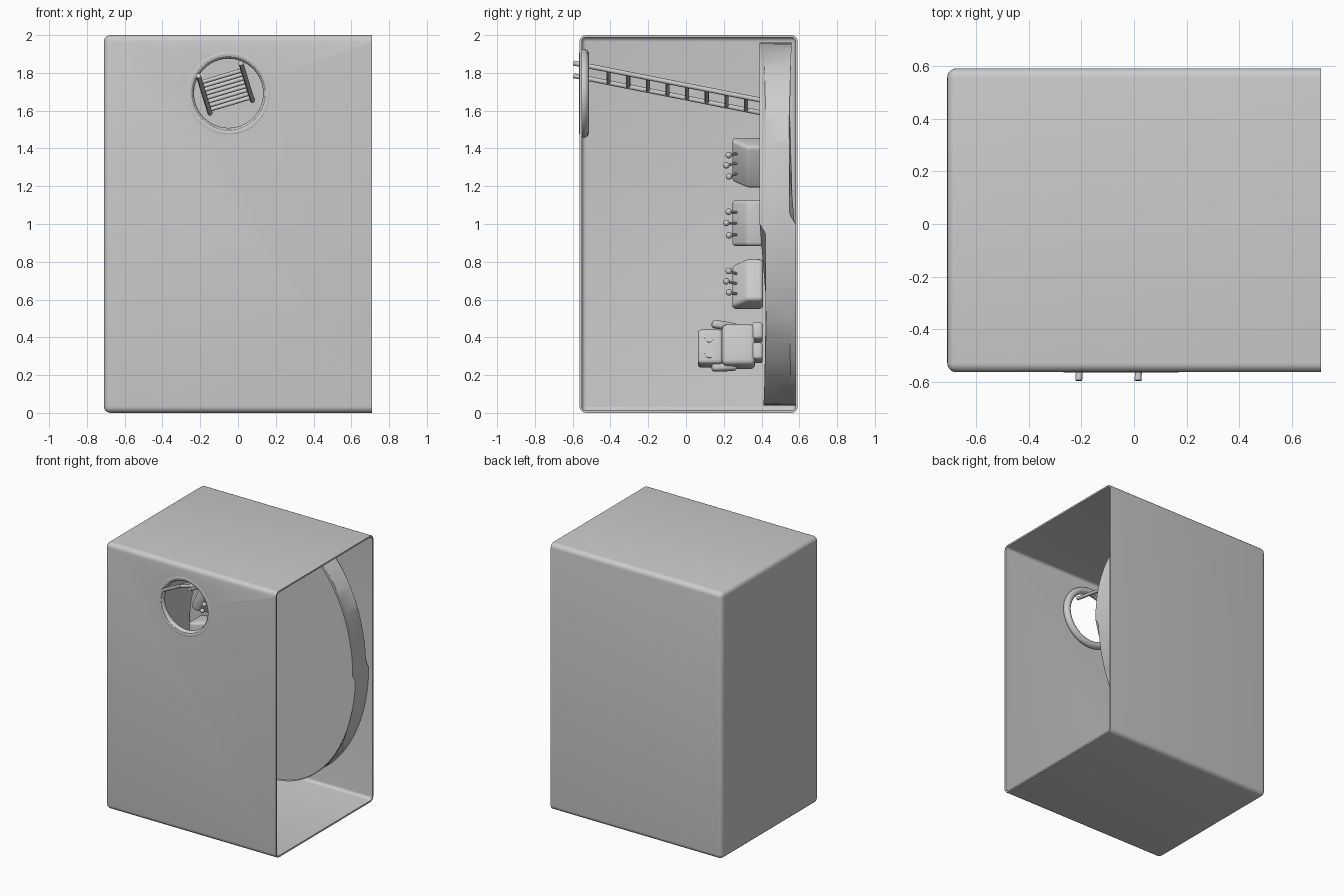
import bpy, bmesh, math
from mathutils import Matrix, Vector

if "Cube" in bpy.data.objects:
    bpy.data.objects.remove(bpy.data.objects["Cube"])


def finish(name, bm, mat=None, bevel=0.0, segs=3, angle=35):
    bmesh.ops.recalc_face_normals(bm, faces=bm.faces)
    if bevel:
        bmesh.ops.bevel(bm, geom=bm.edges[:], offset=bevel, segments=segs,
                        profile=0.5, affect='EDGES')
    if mat:
        bm.transform(mat)
    me = bpy.data.meshes.new(name)
    bm.to_mesh(me)
    bm.free()
    ob = bpy.data.objects.new(name, me)
    bpy.context.collection.objects.link(ob)
    smooth(ob, angle)
    return ob


def smooth(ob, angle=35):
    bpy.ops.object.select_all(action='DESELECT')
    ob.select_set(True)
    bpy.context.view_layer.objects.active = ob
    bpy.ops.object.shade_smooth_by_angle(angle=math.radians(angle))


def box(name, center, size, mat=None, bevel=0.01, angle=60):
    bm = bmesh.new()
    bmesh.ops.create_cube(bm, size=1)
    bm.transform(Matrix.Translation(center) @ Matrix.Diagonal((*size, 1)))
    return finish(name, bm, mat, bevel, 3, angle)


def rod(name, a, b, r, mat=None, sides=12, ball=0.0):
    a, b = Vector(a), Vector(b)
    bm = bmesh.new()
    rot = (b - a).to_track_quat('Z', 'Y').to_matrix().to_4x4()
    bmesh.ops.create_cone(bm, cap_ends=True, segments=sides, radius1=r, radius2=r,
                          depth=(b - a).length, matrix=Matrix.Translation((a + b) / 2) @ rot)
    if ball:
        bmesh.ops.create_uvsphere(bm, u_segments=16, v_segments=10, radius=ball,
                                  matrix=Matrix.Translation(b))
    return finish(name, bm, mat)


def stand(x, y, z, deg):
    # local x = facing direction, local z = away from the floor (world -y)
    t = math.radians(deg)
    c, s = math.cos(t), math.sin(t)
    return Matrix(((c, -s, 0, x), (0, 0, -1, y), (s, c, 0, z), (0, 0, 0, 1)))


# room shell, open on the right side
bm = bmesh.new()
bmesh.ops.create_cube(bm, size=1)
bm.transform(Matrix.Translation((0, 0.014, 1.0)) @ Matrix.Diagonal((1.42, 1.155, 2.0, 1)))
right = [f for f in bm.faces if f.normal.x > 0.9]
bmesh.ops.delete(bm, geom=right, context='FACES_ONLY')
edges = [e for e in bm.edges if not e.is_boundary]
bmesh.ops.bevel(bm, geom=edges, offset=0.035, segments=5, profile=0.5, affect='EDGES')
shell = finish("room_shell", bm)
sol = shell.modifiers.new("wall", 'SOLIDIFY')
sol.thickness = 0.012
sol.offset = -1

# round hatch opening in the front wall
HX, HZ = -0.05, 1.692
cutter = rod("hatch_cutter", (HX, -0.7, HZ), (HX, -0.45, HZ), 0.195, sides=64)
cutter.hide_render = True
cut = shell.modifiers.new("hatch", 'BOOLEAN')
cut.operation = 'DIFFERENCE'
cut.object = cutter
bpy.context.view_layer.objects.active = shell
for m in ("wall", "hatch"):
    bpy.ops.object.modifier_apply(modifier=m)
bpy.data.objects.remove(cutter)
smooth(shell)

# hatch rim
bpy.ops.mesh.primitive_torus_add(location=(HX, -0.54, HZ), rotation=(math.pi / 2, 0, 0),
                                 major_radius=0.209, minor_radius=0.026,
                                 major_segments=64, minor_segments=14)
bpy.context.object.name = "hatch_rim"
smooth(bpy.context.object, 60)

# oval floor platform
bm = bmesh.new()
bmesh.ops.create_cone(bm, cap_ends=True, segments=96, radius1=1, radius2=1, depth=1)
bm.transform(Matrix.Translation((0, 0.485, 1.0)) @ Matrix.Rotation(math.pi / 2, 4, 'X')
             @ Matrix.Diagonal((0.68, 0.96, 0.15, 1)))
rims = [e for e in bm.edges if abs(e.verts[0].co.y - e.verts[1].co.y) < 1e-4]
bmesh.ops.bevel(bm, geom=rims, offset=0.02, segments=4, profile=0.5, affect='EDGES')
finish("floor_platform", bm)

# ladder through the hatch
tops = [Vector((-0.21, -0.595, 1.785)), Vector((0.015, -0.595, 1.852))]
ends = [Vector((-0.148, 0.415, 1.585)), Vector((0.077, 0.415, 1.652))]
for i in range(2):
    rod("ladder_rail_%d" % i, tops[i], ends[i], 0.013)
for k in range(9):
    t = (0.085 + 0.104 * k + 0.1) / 1.01
    rod("ladder_rung_%d" % k, tops[0].lerp(ends[0], t), tops[1].lerp(ends[1], t), 0.011)

# control desks with levers, placed in an arc
profile = [(-0.065, 0), (0.065, 0), (0.065, 0.085), (-0.015, 0.163), (-0.065, 0.163)]
for n, (x, z, deg) in enumerate([(-0.46, 1.325, -25), (-0.52, 1.005, 0), (-0.46, 0.682, 25)]):
    mat = stand(x, 0.408, z, deg)
    bm = bmesh.new()
    face = bm.faces.new([bm.verts.new((a, -0.122, h)) for a, h in profile])
    ext = bmesh.ops.extrude_face_region(bm, geom=[face])
    verts = [v for v in ext["geom"] if isinstance(v, bmesh.types.BMVert)]
    bmesh.ops.translate(bm, verts=verts, vec=(0, 0.244, 0))
    finish("control_desk_%d" % n, bm, mat, 0.02, 4, 60)
    for j, (w, h) in enumerate([(-0.065, 0.18), (0, 0.195), (0.06, 0.182)]):
        rod("lever_%d_%d" % (n, j), (0.0, w * 0.93, 0.13), (0.035, w, h), 0.007, mat, 10, 0.017)

# small standing robot
mat = stand(-0.12, 0.408, 0.35, 12)
box("robot_body", (0, 0, 0.13), (0.15, 0.22, 0.175), mat, 0.025)
box("robot_head", (0, -0.01, 0.28), (0.13, 0.185, 0.13), mat, 0.018)
for i, s in enumerate((-1, 1)):
    rod("robot_eye_%d" % i, (0.06, s * 0.042 - 0.008, 0.285),
        (0.07, s * 0.042 - 0.008, 0.285), 0.024, mat, 24)
    box("robot_foot_%d" % i, (0.01, s * 0.055 + 0.02, 0.03), (0.13, 0.09, 0.056), mat, 0.015)
    arm = mat @ Matrix.Translation((0.01, s * 0.112, 0.205)) @ Matrix.Rotation(
        math.radians(s * -6), 4, 'X') @ Matrix.Rotation(math.radians(18), 4, 'Y')
    box("robot_arm_%d" % i, (0, 0, 0), (0.05, 0.042, 0.135), arm, 0.015)
